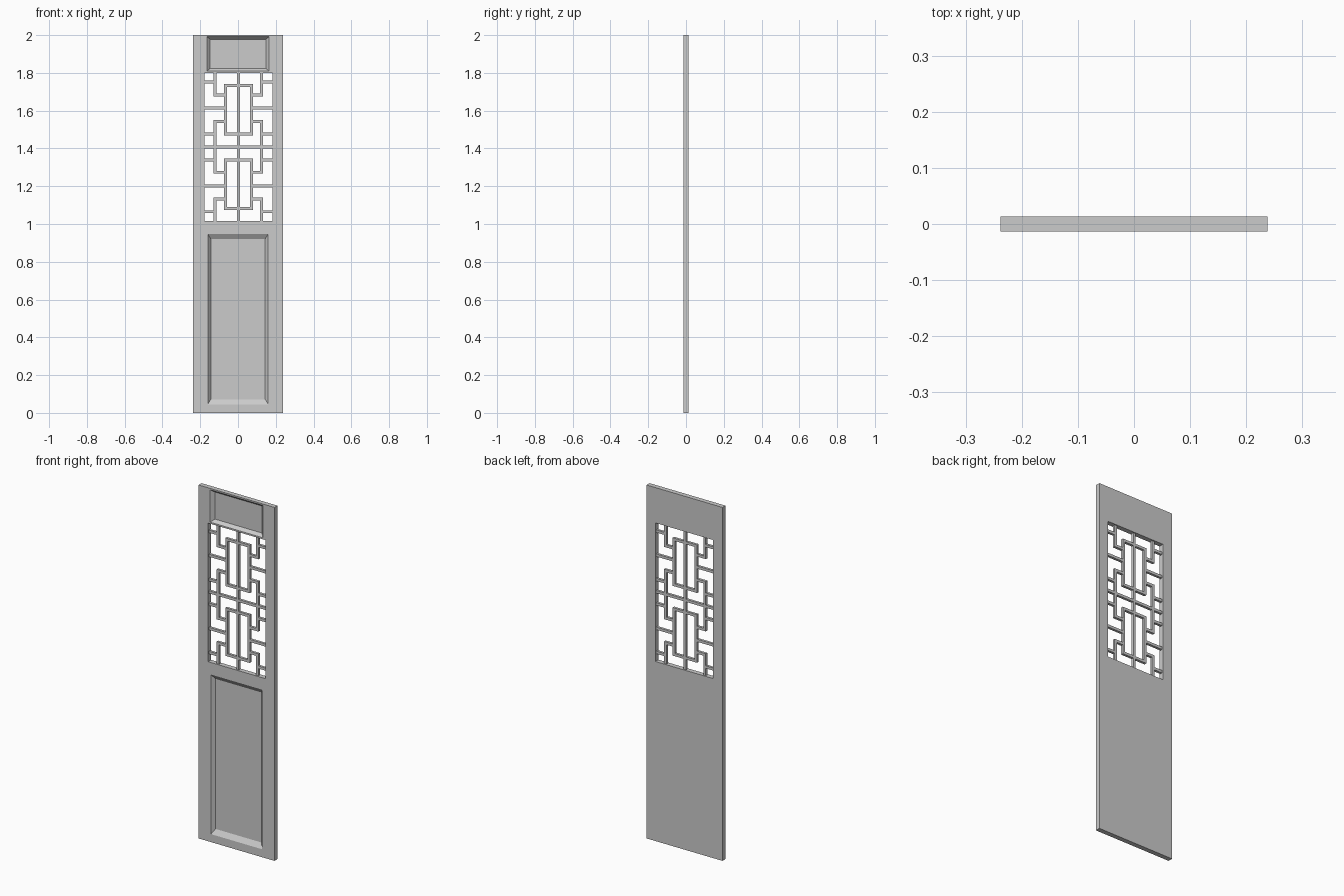
import bpy, bmesh

if "Cube" in bpy.data.objects:
    bpy.data.objects.remove(bpy.data.objects["Cube"])

W, T, H = 0.238, 0.0135, 2.0        # half width, half thickness, height
CX, CZ = 0.002, 1.408               # lattice centre
OW, OH = 0.18, 0.392                # lattice half size
B, D = 0.0075, 0.007                # lattice bar half width, half depth


def add_box(bm, x0, x1, y0, y1, z0, z1):
    vs = bmesh.ops.create_cube(bm, size=1.0)["verts"]
    for v in vs:
        v.co = (x1 if v.co.x > 0 else x0,
                y1 if v.co.y > 0 else y0,
                z1 if v.co.z > 0 else z0)
    return vs


def make_object(name, bm, location=(0, 0, 0)):
    mesh = bpy.data.meshes.new(name)
    bm.to_mesh(mesh)
    bm.free()
    obj = bpy.data.objects.new(name, mesh)
    obj.location = location
    bpy.context.collection.objects.link(obj)
    return obj


def cut(target, cutter):
    bpy.context.view_layer.objects.active = target
    mod = target.modifiers.new("cut", "BOOLEAN")
    mod.operation = "DIFFERENCE"
    mod.solver = "EXACT"
    mod.object = cutter
    bpy.ops.object.modifier_apply(modifier=mod.name)
    bpy.data.objects.remove(cutter)


def recess_cutter(x, z0, z1, bx, bz, depth):
    """Tapered block: full size at the front face, smaller at the recess floor."""
    out = 0.01                      # how far the block stands proud of the face
    ex, ez = bx * out / depth, bz * out / depth
    bm = bmesh.new()
    for v in add_box(bm, -x, x, -T - out, -T + depth, z0, z1):
        inset = v.co.y > -T
        dx, dz = (-bx, -bz) if inset else (ex, ez)
        v.co.x += dx if v.co.x > 0 else -dx
        v.co.z += dz if v.co.z > (z0 + z1) / 2 else -dz
    obj = make_object("recess_cutter", bm)
    obj.hide_render = True
    return obj


# Door board
bm = bmesh.new()
add_box(bm, -W, W, -T, T, 0, H)
board = make_object("door_board", bm)

# Window opening
bm = bmesh.new()
add_box(bm, CX - OW, CX + OW, -0.1, 0.1, CZ - OH, CZ + OH)
opening = make_object("opening_cutter", bm)
opening.hide_render = True
cut(board, opening)

# Sloped recesses: lower panel and top panel
cut(board, recess_cutter(0.16, 0.045, 0.948, 0.016, 0.027, 0.018))
cut(board, recess_cutter(0.165, 1.809, 1.992, 0.018, 0.015, 0.018))

# Lattice cross: centre upright and the middle rail
bm = bmesh.new()
add_box(bm, -B, B, -D, D, -OH, OH)
for s in (-1, 1):
    add_box(bm, min(s * B, s * OW), max(s * B, s * OW), -D, D, -B, B)
make_object("lattice_cross", bm, (CX, 0, CZ))

# Lattice fretwork: one quarter, mirrored sideways and vertically
uprights = [(0.069, 0.069 - B, 0.326 + B),      # inner rectangle side
            (0.123, B, 0.134 + B),              # outer post by the middle rail
            (0.123, 0.275 - B, OH)]             # outer post by the frame
rails = [(0.069, B, 0.069 - B), (0.326, B, 0.069 - B),
         (0.134, 0.069 + B, 0.123 - B), (0.275, 0.069 + B, 0.123 - B),
         (0.207, 0.069 + B, OW),
         (0.069, 0.123 + B, OW), (0.343, 0.123 + B, OW)]
bm = bmesh.new()
for x, z0, z1 in uprights:
    add_box(bm, x - B, x + B, -D, D, z0, z1)
for z, x0, x1 in rails:
    add_box(bm, x0, x1, -D, D, z - B, z + B)
fret = make_object("lattice_fretwork", bm, (CX, 0, CZ))
mirror = fret.modifiers.new("mirror", "MIRROR")
mirror.use_axis = (True, False, True)
mirror.use_mirror_merge = False
